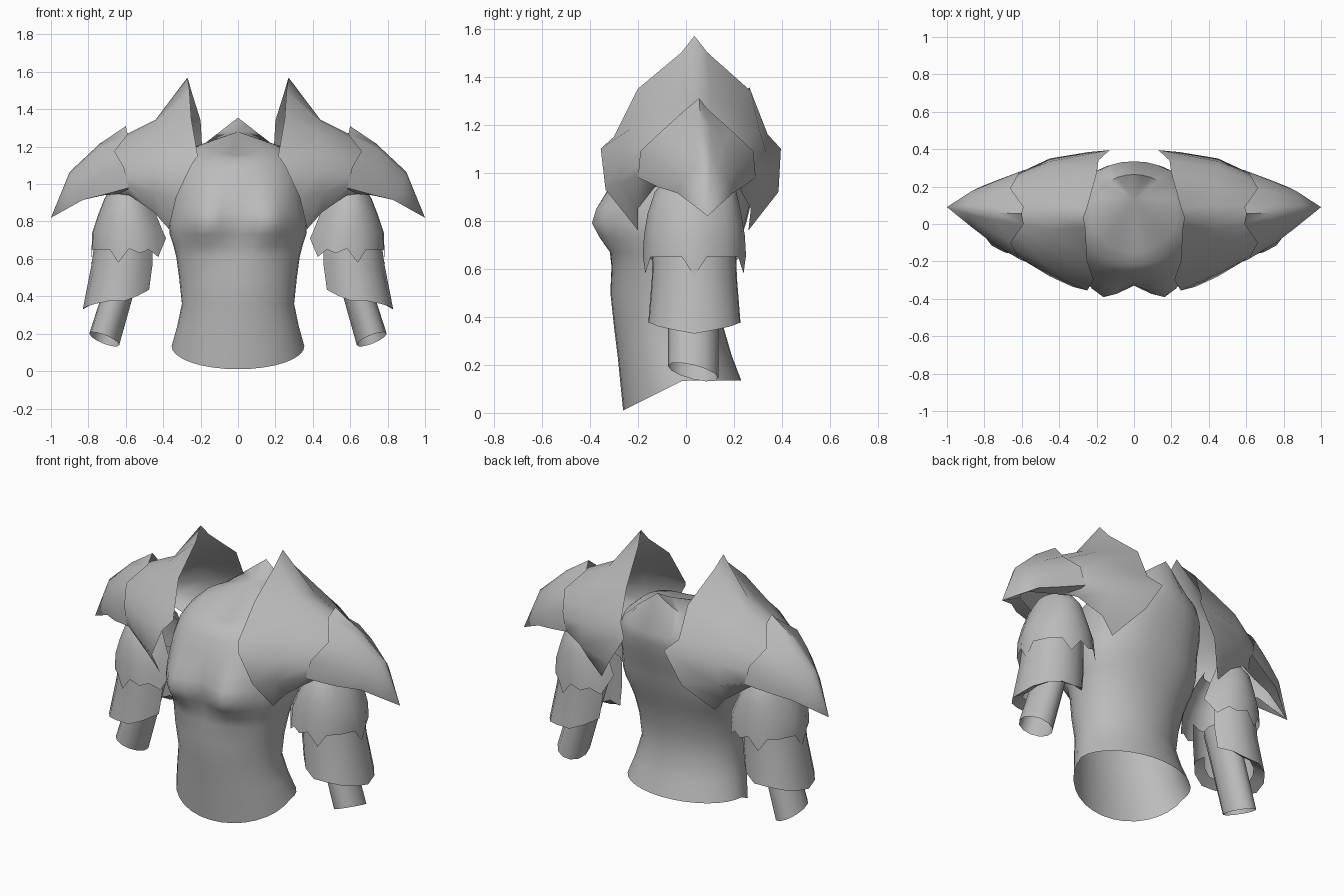
import bpy, bmesh, math
from math import sin, cos, radians, exp

if "Cube" in bpy.data.objects:
    bpy.data.objects.remove(bpy.data.objects["Cube"])

steel = bpy.data.materials.new("grey_steel")
steel.diffuse_color = (0.5, 0.5, 0.5, 1)
steel.use_nodes = True
steel.node_tree.nodes["Principled BSDF"].inputs["Base Color"].default_value = steel.diffuse_color


def loft(name, rings, closed=False, mirror=True, tip=None, angle=40):
    """Skin a list of point rings; optional fan from the last ring to a tip."""
    bm = bmesh.new()
    rows = [[bm.verts.new(p) for p in r] for r in rings]
    n = len(rows[0])
    m = n if closed else n - 1
    for a, b in zip(rows, rows[1:]):
        for i in range(m):
            j = (i + 1) % n
            bm.faces.new((a[i], a[j], b[j], b[i]))
    if tip:
        c = bm.verts.new(tip)
        for i in range(m):
            bm.faces.new((rows[-1][i], rows[-1][(i + 1) % n], c))
    bmesh.ops.recalc_face_normals(bm, faces=bm.faces)
    # open sheets: make the faces point away from the middle of the part
    mid = sum((v.co for v in bm.verts), bm.verts[:][0].co * 0) / len(bm.verts)
    if sum((f.calc_center_median() - mid).dot(f.normal) * f.calc_area() for f in bm.faces) < 0:
        bmesh.ops.reverse_faces(bm, faces=bm.faces)
    me = bpy.data.meshes.new(name)
    bm.to_mesh(me)
    bm.free()
    me.materials.append(steel)
    ob = bpy.data.objects.new(name, me)
    bpy.context.collection.objects.link(ob)
    bpy.ops.object.select_all(action='DESELECT')
    ob.select_set(True)
    bpy.context.view_layer.objects.active = ob
    bpy.ops.object.shade_smooth_by_angle(angle=radians(angle))
    if mirror:
        ob.modifiers.new("mirror", 'MIRROR').use_mirror_merge = False
    return ob


# Cuirass: height, half width, front y, back y, roundness (1 = ellipse)
levels = [
    (0.13, 0.355, -0.262, 0.23, 1), (0.24, 0.325, -0.285, 0.19, 1), (0.36, 0.30, -0.30, 0.155, 1),
    (0.50, 0.315, -0.315, 0.165, .97), (0.61, 0.33, -0.31, 0.19, .93), (0.67, 0.345, -0.31, 0.21, .9),
    (0.73, 0.365, -0.315, 0.23, .87), (0.79, 0.37, -0.32, 0.25, .85), (0.85, 0.365, -0.32, 0.265, .85),
    (0.92, 0.355, -0.315, 0.285, .85), (1.00, 0.35, -0.295, 0.31, .85), (1.08, 0.335, -0.26, 0.33, .88),
    (1.14, 0.30, -0.215, 0.335, .92), (1.20, 0.235, -0.15, 0.265, 1)]
N = 32
rings = []
for k, (z, w, yf, yb, e) in enumerate(levels):
    ring = []
    yc = (yf + yb) / 2
    for i in range(N):
        t = 2 * math.pi * i / N
        s, c = sin(t), -cos(t)
        x = w * math.copysign(abs(s) ** e, s)
        y = yc + (yb - yf) / 2 * math.copysign(abs(c) ** e, c)
        zz = z
        if c < 0:   # breast shaping
            y -= 0.09 * exp(-((abs(x) - 0.165) / 0.11) ** 2 - ((z - 0.79) / (.13 if z > .79 else .1)) ** 2)
        if k == 0:  # hem dips to a front point
            zz = min(0.135, 0.01 + (y + 0.262) * 0.5)
        if k == len(levels) - 1:  # collar rises to a rear peak
            f = min(1, abs(x) / 0.2)
            zz = 1.2 + 0.155 * (1 - f) if c > 0.05 else 1.15 + 0.05 * f
        ring.append((x, y, zz))
    rings.append(ring)
loft("cuirass", rings, closed=True, mirror=False, tip=(0, 0.13, 1.28), angle=65)

# Shoulder shell: inner rim with spike, waist section, outer section, part under the cap
rim = [(.37, -.20, .76), (.33, -.335, .93), (.25, -.355, 1.10), (.215, -.30, 1.15),
       (.25, -.20, 1.35), (.26, -.02, 1.50), (.27, .035, 1.57), (.25, .09, 1.50),
       (.20, .27, 1.34), (.19, .34, 1.16), (.13, .395, 1.10), (.24, .385, .92), (.37, .26, .76)]


def section(half, peak, yc):
    """Front half of a section, its ridge point, and the reflected back half."""
    return half + [peak] + [(x, 2 * yc - y, z) for x, y, z in reversed(half)]


mid = section([(.45, -.20, .85), (.45, -.28, .96), (.45, -.265, 1.08), (.45, -.235, 1.18),
               (.44, -.14, 1.275), (.44, -.03, 1.33)], (.44, .035, 1.345), .035)
outer = section([(.58, -.13, .94), (.59, -.195, .985), (.61, -.18, 1.05), (.62, -.145, 1.12),
                 (.61, -.08, 1.19), (.60, -.01, 1.245)], (.60, .045, 1.265), .045)
under = section([(.66, -.08, .95), (.68, -.13, .97), (.70, -.12, 1.03), (.71, -.085, 1.09),
                 (.71, -.03, 1.14), (.71, .02, 1.17)], (.71, .05, 1.18), .05)
loft("shoulder_shell", [rim, mid, outer, under], angle=60)

# Pointed shoulder cap overlapping the shell, with its lower edge folded under
caps = [section([(.60, -.11, .95), (.585, -.20, .98), (.61, -.19, 1.09), (.66, -.10, 1.175), (.59, .0, 1.265)],
                (.60, .055, 1.31), .045),
        section([(.72, -.03, .94), (.73, -.115, .94), (.76, -.10, 1.03), (.765, -.04, 1.125), (.74, .02, 1.19)],
                (.74, .06, 1.215), .06),
        section([(.84, .04, .92), (.83, -.035, .915), (.87, -.015, .97), (.885, .025, 1.02), (.895, .055, 1.05)],
                (.90, .08, 1.065), .08)]
loft("shoulder_cap", caps, tip=(1.0, .09, .82), angle=60)


def arm_ring(cx, cy, rx, ry, zf, angles):
    return [(cx + rx * cos(radians(a)), cy + ry * sin(radians(a)), zf(abs(a))) for a in angles]


# Upper arm guard with a toothed lower edge
teeth = {0: .57, 14: .65, 40: .65, 58: .65, 72: .58, 88: .655, 104: .63, 118: .65, 135: .61, 155: .71}
arc = [-a for a in reversed(teeth) if a] + list(teeth)
upper = [arm_ring(.59, .04, .09, .12, lambda a: .98, arc),
         arm_ring(.59, .04, .125, .17, lambda a: .92, arc),
         arm_ring(.585, .035, .165, .195, lambda a: .83, arc),
         arm_ring(.58, .035, .20, .21, lambda a: .74, arc),
         arm_ring(.575, .035, .21, .215, lambda a: teeth[a], arc)]
loft("upper_arm_guard", upper, angle=45)

# Lower arm guard flaring outward, with a turned-in lower lip
arc2 = range(-150, 151, 25)


def hem(a):
    return .33 + .045 * min(1, a / 75) + .06 * max(0, a - 100) / 50


lower = [arm_ring(.60, .035, .165, .175, lambda a: .70, arc2),
         arm_ring(.61, .035, .175, .18, lambda a: .56, arc2),
         arm_ring(.64, .035, .19, .195, hem, arc2),
         arm_ring(.635, .035, .13, .14, lambda a: hem(a) + .035, arc2)]
loft("lower_arm_guard", lower, angle=45)

# Forearm sleeve, slanted and cut at an angle
full = range(0, 360, 30)
sleeve = [arm_ring(.58, .03, .08, .105, lambda a: .62, full),
          [(.715 + .08 * cos(radians(a)), .03 + .105 * sin(radians(a)),
            .17 + .03 * cos(radians(a)) - .025 * sin(radians(a))) for a in full]]
loft("forearm_sleeve", sleeve, closed=True, angle=40)
